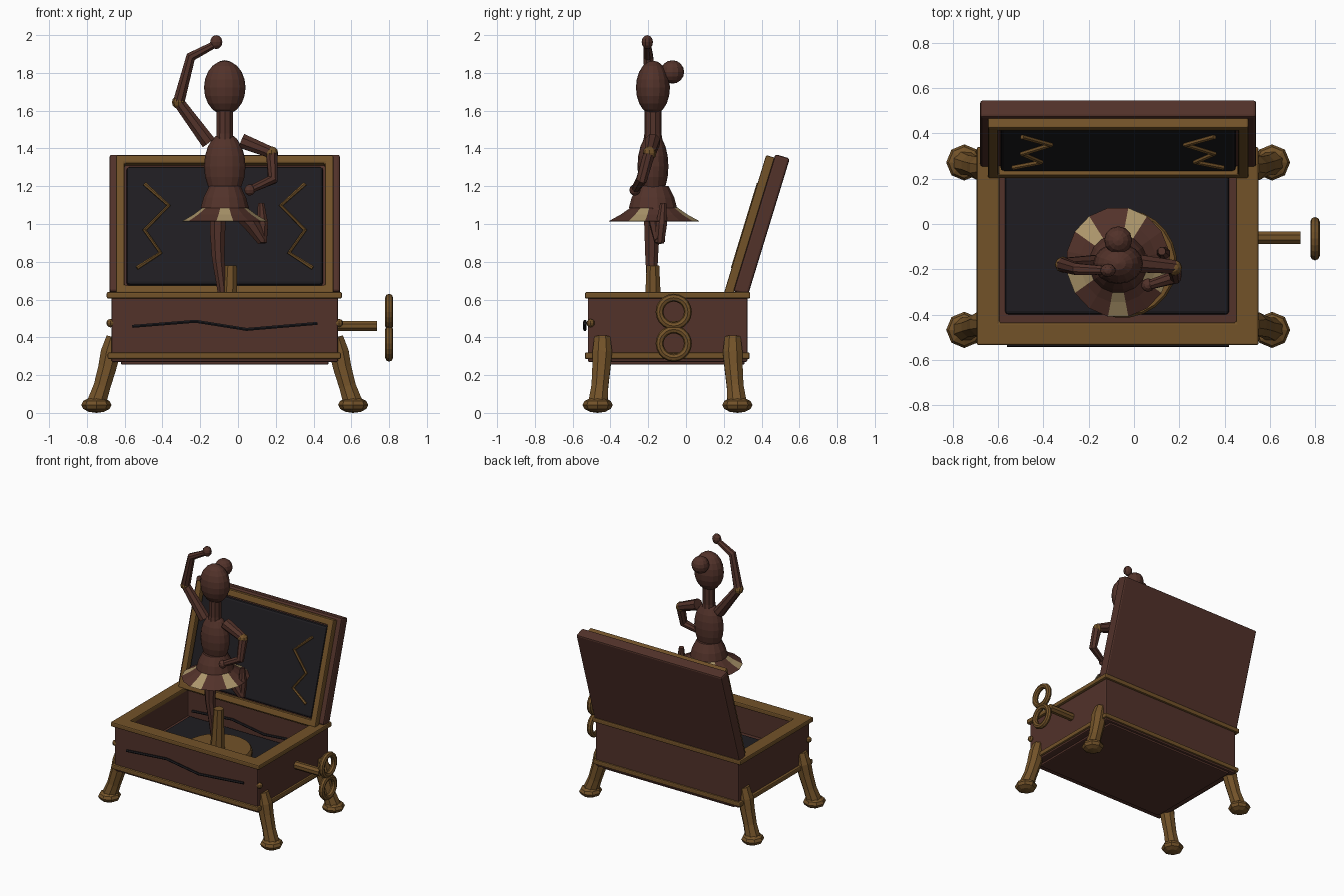
import bpy, bmesh
from math import sin, cos, pi, radians
from mathutils import Vector, Matrix

if "Cube" in bpy.data.objects:
    bpy.data.objects.remove(bpy.data.objects["Cube"])

def mat(name, c):
    m = bpy.data.materials.new(name)
    m.diffuse_color = (*c, 1)
    m.use_nodes = True
    m.node_tree.nodes["Principled BSDF"].inputs["Base Color"].default_value = m.diffuse_color
    return m

BROWN = mat("dark_wood", (.085, .032, .023))
GOLD = mat("old_gold", (.17, .085, .022))
BLACK = mat("dark_lining", (.013, .012, .015))
CREAM = mat("cream_cloth", (.42, .31, .15))
CX, CY = -.07, -.098
I = Matrix.Identity(4)

def finish(name, bm, m, M=I, bevel=0):
    bm.transform(M)
    bmesh.ops.recalc_face_normals(bm, faces=bm.faces)
    me = bpy.data.meshes.new(name)
    bm.to_mesh(me)
    bm.free()
    for k in (m if isinstance(m, tuple) else (m,)):
        me.materials.append(k)
    ob = bpy.data.objects.new(name, me)
    bpy.context.collection.objects.link(ob)
    if bevel:
        b = ob.modifiers.new("bevel", 'BEVEL')
        b.width, b.segments = bevel, 2
    return ob

def box(name, lo, hi, m, M=I, bevel=.008):
    bm = bmesh.new()
    lo, hi = Vector(lo), Vector(hi)
    bmesh.ops.create_cube(bm, size=1, matrix=Matrix.Translation((lo + hi) / 2) @ Matrix.Diagonal((*(hi - lo), 1)))
    return finish(name, bm, m, M, bevel)

def frame(name, x0, x1, y0, y1, z0, z1, w, m, M=I, bevel=.008):
    bm = bmesh.new()
    loops = []
    for d, z in ((0, z0), (0, z1), (w, z1), (w, z0)):
        loops.append([bm.verts.new(p) for p in ((x0 + d, y0 + d, z), (x1 - d, y0 + d, z),
                                                (x1 - d, y1 - d, z), (x0 + d, y1 - d, z))])
    for i in range(4):
        a, b = loops[i], loops[(i + 1) % 4]
        for k in range(4):
            n = (k + 1) % 4
            bm.faces.new((a[k], a[n], b[n], b[k]))
    return finish(name, bm, m, M, bevel)

def tube(name, pts, radii, m, sides=8, M=I):
    bm = bmesh.new()
    pts = [Vector(p) for p in pts]
    if not isinstance(radii, (list, tuple)):
        radii = [radii] * len(pts)
    rings = []
    for i, (p, r) in enumerate(zip(pts, radii)):
        t = Vector()
        if i: t += (p - pts[i - 1]).normalized()
        if i < len(pts) - 1: t += (pts[i + 1] - p).normalized()
        u = t.cross(Vector((0, 1, 0))).normalized()
        v = t.cross(u).normalized()
        rings.append([bm.verts.new(p + r * (u * cos(a) + v * sin(a)))
                      for a in (2 * pi * (k + .5) / sides for k in range(sides))])
    for a, b in zip(rings, rings[1:]):
        for k in range(sides):
            n = (k + 1) % sides
            bm.faces.new((a[k], a[n], b[n], b[k]))
    bm.faces.new(rings[0])
    bm.faces.new(rings[-1])
    return finish(name, bm, m, M)

def ball(name, c, r, m, seg=16, rings=10):
    bm = bmesh.new()
    r = r if isinstance(r, tuple) else (r, r, r)
    bmesh.ops.create_uvsphere(bm, u_segments=seg, v_segments=rings, radius=1)
    return finish(name, bm, m, Matrix.Translation(c) @ Matrix.Diagonal((*r, 1)))

# box: walls, base, lining and gold bands
frame("box_walls", -.67, .53, -.52, .325, .27, .62, .07, BROWN)
box("box_bottom", (-.62, -.47, .255), (.48, .31, .31), BROWN)
box("floor_lining", (-.57, -.40, .30), (.42, .235, .43), BLACK, bevel=.015)
box("floor_base", (-.61, -.46, .30), (.47, .27, .41), BROWN)
frame("top_rim", -.695, .55, -.535, .34, .605, .64, .10, GOLD)
frame("lower_band", -.69, .545, -.535, .337, .285, .32, .05, GOLD)

# dark cracks on the front and the inner back wall
crack = ((-.56, .458), (-.225, .485), (.045, .442), (.42, .474))
for nm, y in (("front_crack", -.535), ("inner_crack", .25)):
    tube(nm, [(x, y, z) for x, z in crack], .009, BLACK, 6)

# splayed legs with flattened feet, and side studs
for sx in (-1, 1):
    ball("side_stud", (CX + sx * .605, -.505, .475), .022, GOLD, 8, 6)
    for sy in (-1, 1):
        path = ((.585, .345, .40), (.605, .345, .32), (.622, .35, .24), (.65, .358, .14), (.68, .368, .05))
        tube("box_leg", [(CX + sx * x, CY + sy * y, z) for x, y, z in path],
             [.045, .056, .052, .048, .055], GOLD, 8)
        ball("box_foot", (CX + sx * .68, CY + sy * .37, .042), (.08, .08, .042), GOLD, 8, 6)

# winding key
tube("key_shaft", [(.50, -.06, .46), (.735, -.06, .46)], .03, GOLD, 8)
for z in (.535, .367):
    bm = bmesh.new()
    n, k = 20, 8
    vs = [[bm.verts.new((.80 + .021 * cos(b), -.065 + (.075 + .021 * sin(b)) * cos(a),
                         z + (.075 + .021 * sin(b)) * sin(a)))
           for b in (2 * pi * j / k for j in range(k))] for a in (2 * pi * i / n for i in range(n))]
    for i in range(n):
        for j in range(k):
            a, b, l = vs[i], vs[(i + 1) % n], (j + 1) % k
            bm.faces.new((a[j], a[l], b[l], b[j]))
    finish("key_ring", bm, GOLD)

# tilted lid, local: x across, z up, -y towards the inside
L = Matrix.Translation((CX, .40, .995)) @ Matrix.Rotation(radians(-17), 4, 'X')
box("lid", (-.61, -.04, -.38), (.61, .04, .38), BROWN, L, .012)
frame("lid_frame", -.575, .575, -.403, .361, .035, .085, .045, GOLD, L @ Matrix.Rotation(pi / 2, 4, 'X'))
box("lid_lining", (-.52, -.07, -.35), (.52, -.03, .303), BLACK, L, .015)
zig = ((-.425, 1.215), (-.297, 1.10), (-.425, .97), (-.34, .85), (-.465, .77))
for s in (1, -1):
    tube("lid_zigzag", [(s * x, -.078, (z - 1.02) / .956) for x, z in zig], .011, GOLD, 6, L)

# turntable and post
tube("turntable", [(-.05, -.175, .42), (-.05, -.175, .465), (-.05, -.175, .48)], [.24, .24, .23], GOLD, 24)
tube("post", [(-.05, -.175, .47), (-.04, -.175, .78)], [.052, .036], GOLD, 8)

# dancer: head, bun, neck, torso, hips
DY = -.175
ball("head", (CX, DY, 1.722), (.11, .09, .143), BROWN)
ball("hair_bun", (CX, -.072, 1.805), .062, BROWN, 12, 8)
tube("neck", [(CX, DY, 1.38), (CX, DY, 1.48), (CX, DY, 1.62)], [.06, .045, .045], BROWN, 10)
ball("torso", (CX, DY, 1.305), (.11, .082, .18), BROWN)
tube("hips", [(CX, DY, 1.20), (CX, DY, 1.14), (CX, DY, 1.085)], [.085, .115, .13], BROWN, 16)

# tutu with cream panels
bm = bmesh.new()
N = 16
prof = ((.07, 1.12), (.125, 1.088), (.18, 1.05), (.245, 1.015), (.235, 1.012), (.07, 1.08))
rings = [[bm.verts.new((CX + .94 * r * cos(a), DY + .006 + r * sin(a), z))
          for a in (2 * pi * (k - .5) / N for k in range(N))] for r, z in prof]
for i in range(len(prof)):
    a, b = rings[i], rings[(i + 1) % len(prof)]
    for k in range(N):
        n = (k + 1) % N
        f = bm.faces.new((a[k], a[n], b[n], b[k]))
        f.material_index = int(k in (3, 6, 9, 12, 15))
finish("tutu", bm, (BROWN, CREAM))

# dancer legs: one standing, one bent
tube("standing_leg", [(-.105, -.18, 1.10), (-.108, -.18, .95), (-.105, -.182, .82), (-.085, -.18, .66),
                      (-.07, -.178, .48)], [.048, .043, .036, .028, .018], BROWN, 8)
tube("bent_thigh", [(-.01, -.16, 1.09), (.07, -.15, 1.0), (.13, -.14, .91)], [.05, .045, .03], BROWN, 8)
tube("bent_shin", [(.128, -.14, .90), (.13, -.13, 1.0), (.122, -.12, 1.11)], [.026, .032, .018], BROWN, 8)

# arms: one raised, one on the hip
tube("raised_upper_arm", [(-.155, -.175, 1.43), (-.314, -.18, 1.645)], [.042, .032], BROWN, 8)
ball("raised_elbow", (-.314, -.18, 1.645), .036, GOLD, 8, 6)
tube("raised_forearm", [(-.314, -.18, 1.645), (-.25, -.2, 1.885), (-.125, -.205, 1.95)],
     [.033, .028, .02], BROWN, 8)
ball("raised_hand", (-.115, -.205, 1.963), (.034, .03, .037), BROWN, 10, 6)
tube("lower_upper_arm", [(.02, -.175, 1.44), (.177, -.19, 1.378)], [.042, .032], BROWN, 8)
ball("lower_elbow", (.177, -.193, 1.375), .036, GOLD, 8, 6)
tube("lower_forearm", [(.18, -.195, 1.37), (.183, -.235, 1.235), (.07, -.268, 1.185)],
     [.033, .03, .022], BROWN, 8)
ball("lower_hand", (.062, -.27, 1.18), .03, BROWN, 10, 6)
